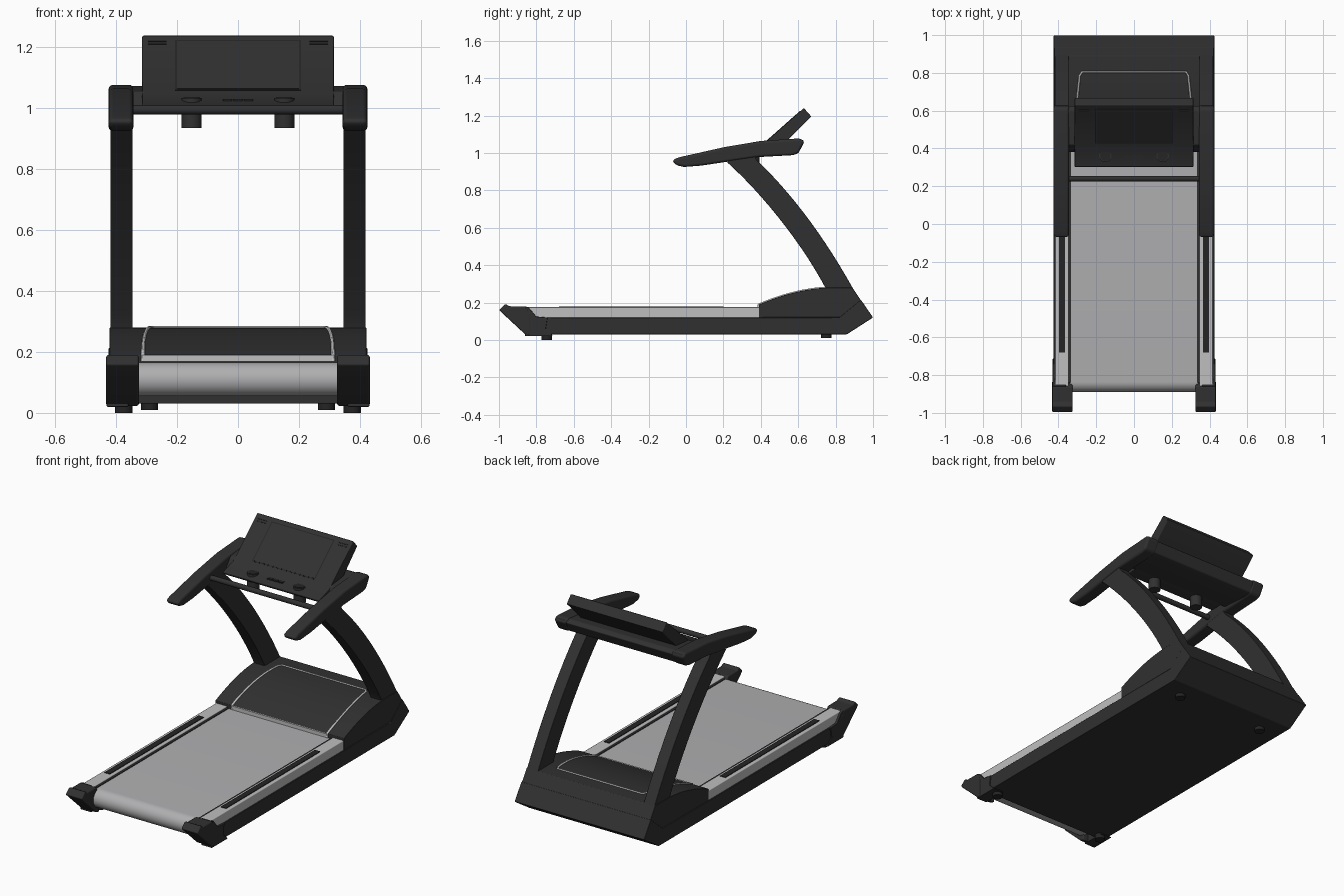
import bpy, bmesh, math
from mathutils import Vector, Matrix
from mathutils.geometry import interpolate_bezier

cube = bpy.data.objects.get("Cube")
if cube:
    bpy.data.objects.remove(cube, do_unlink=True)


def material(name, r, g, b):
    m = bpy.data.materials.new(name)
    m.use_nodes = True
    m.diffuse_color = (r, g, b, 1)
    m.node_tree.nodes["Principled BSDF"].inputs["Base Color"].default_value = (r, g, b, 1)
    return m


charcoal = material("charcoal plastic", 0.03, 0.03, 0.03)
black = material("black rubber", 0.018, 0.018, 0.018)
belt_grey = material("belt grey", 0.43, 0.43, 0.44)
silver = material("brushed silver", 0.52, 0.52, 0.52)


def finish(name, bm, mat, bevel=0, mirror=False, segments=2):
    bmesh.ops.recalc_face_normals(bm, faces=bm.faces[:])
    mesh = bpy.data.meshes.new(name)
    bm.to_mesh(mesh)
    bm.free()
    mesh.materials.append(mat)
    mesh.shade_smooth()
    mesh.set_sharp_from_angle(angle=math.radians(30))
    ob = bpy.data.objects.new(name, mesh)
    bpy.context.collection.objects.link(ob)
    if bevel:
        b = ob.modifiers.new("Rounded edges", "BEVEL")
        b.width, b.segments = bevel, segments
        b.limit_method, b.angle_limit = "ANGLE", math.radians(30)
        b.harden_normals = True
    if mirror:
        ob.modifiers.new("Mirror", "MIRROR")
    return ob


def extrude(name, profile, x0, x1, mat, **kw):
    """Sweep a (y, z) outline along x."""
    bm = bmesh.new()
    face = bm.faces.new([bm.verts.new((x0, y, z)) for y, z in profile])
    res = bmesh.ops.extrude_face_region(bm, geom=[face])
    moved = [v for v in res["geom"] if isinstance(v, bmesh.types.BMVert)]
    bmesh.ops.translate(bm, verts=moved, vec=(x1 - x0, 0, 0))
    return finish(name, bm, mat, **kw)


def box(name, x, y, z, mat, **kw):
    return extrude(name, [(y[0], z[0]), (y[1], z[0]), (y[1], z[1]), (y[0], z[1])],
                   x[0], x[1], mat, **kw)


def cylinder(name, centre, radius, depth, mat, axis="Z", sides=32, **kw):
    bm = bmesh.new()
    turn = Matrix.Rotation(math.pi / 2, 4, "Y") if axis == "X" else Matrix()
    bmesh.ops.create_cone(bm, cap_ends=True, segments=sides, radius1=radius, radius2=radius,
                          depth=depth, matrix=Matrix.Translation(centre) @ turn)
    return finish(name, bm, mat, **kw)


def bezier(points, steps=14):
    a, h1, h2, b = (Vector((y, z, 0)) for y, z in points)
    return [(p.x, p.y) for p in interpolate_bezier(a, h1, h2, b, steps)]


# Base frame, with the slanted rear edge
extrude("base_frame", [(-0.78, 0.03), (0.86, 0.03), (1.0, 0.12), (0.935, 0.215),
                       (0.82, 0.12), (-0.78, 0.12)], -0.425, 0.425, charcoal, bevel=0.004)

# Motor hood with curved top
hood_top = bezier([(0.39, 0.19), (0.52, 0.245), (0.64, 0.275), (0.76, 0.28)], 12)
extrude("motor_hood", [(0.39, 0.12)] + hood_top + [(0.89, 0.28), (0.995, 0.122)],
        -0.422, 0.422, charcoal, bevel=0.003)
box("hood_lip", (-0.315, 0.315), (0.383, 0.392), (0.168, 0.19), silver)

# Running belt wrapped round the end roller
roller = [(-0.835 - 0.055 * math.sin(a), 0.11 + 0.055 * math.cos(a))
          for a in (math.pi * i / 16 for i in range(17))]
extrude("running_belt", roller + [(0.4, 0.055), (0.4, 0.165)], -0.338, 0.338, belt_grey)

# Side rails with grip strips
box("side_rail", (0.346, 0.418), (-0.86, 0.4), (0.115, 0.176), silver, bevel=0.005, mirror=True)
box("rail_inner_edge", (0.334, 0.348), (-0.84, 0.39), (0.15, 0.169), charcoal, mirror=True)
box("rail_grip_strip", (0.364, 0.398), (-0.68, 0.2), (0.172, 0.18), black, mirror=True)

# End caps over the rail ends
extrude("end_cap", [(-1.0, 0.16), (-0.965, 0.193), (-0.945, 0.18), (-0.86, 0.18),
                    (-0.83, 0.14), (-0.83, 0.02), (-0.86, 0.03)],
        0.325, 0.433, charcoal, bevel=0.008, mirror=True)
extrude("end_cap_side", [(-0.86, 0.18), (-0.84, 0.172), (-0.8, 0.125), (-0.74, 0.12),
                         (-0.75, 0.06), (-0.71, 0.02), (-0.86, 0.02)],
        0.36, 0.431, charcoal, bevel=0.003, mirror=True)

# Feet
for name, x, y, base in (("front_foot", 0.375, -0.745, 0), ("back_foot", 0.29, 0.75, 0.01)):
    cylinder(name, (x, y, base + 0.015), 0.028, 0.03, black, sides=16, mirror=True)

# Curved uprights
inner = bezier([(0.22, 0.95), (0.42, 0.77), (0.63, 0.5), (0.75, 0.27)])
outer = bezier([(0.89, 0.28), (0.74, 0.55), (0.56, 0.79), (0.38, 0.96)])
extrude("upright", inner + [(0.76, 0.2), (0.93, 0.21)] + outer + [(0.36, 1.0), (0.25, 0.99)],
        0.346, 0.419, charcoal, bevel=0.004, mirror=True)

# Handrails
extrude("handrail", [(-0.075, 0.96), (-0.04, 0.976), (0.2, 1.03), (0.4, 1.064), (0.61, 1.078),
                     (0.635, 1.062), (0.6, 0.997), (0.57, 0.988), (0.39, 0.978), (0.22, 0.953),
                     (0.08, 0.932), (-0.01, 0.925), (-0.055, 0.935)],
        0.343, 0.425, charcoal, bevel=0.016, segments=3, mirror=True)

# Cross beam and grip bar between the handrails
extrude("console_beam", [(0.38, 1.0), (0.42, 1.055), (0.6, 1.073), (0.628, 1.06), (0.598, 1.0),
                         (0.56, 0.992)], -0.36, 0.36, charcoal, bevel=0.006)
cylinder("grip_bar", (0, 0.24, 0.995), 0.015, 0.71, charcoal, axis="X", sides=20)

# Console: low tray rising into the tilted display
extrude("console", [(0.3, 1.01), (0.41, 1.045), (0.63, 1.24), (0.67, 1.195), (0.54, 1.065),
                    (0.42, 1.0), (0.31, 0.998)], -0.315, 0.315, charcoal, bevel=0.005)

# Thin plates laid on the display slope
slope = Matrix.Translation((0, 0.52, 1.1425)) @ Matrix.Rotation(math.atan2(0.195, 0.22), 4, "X")


def display_plate(name, x, v, mat, thick, **kw):
    plate = box(name, x, v, (-0.003, thick), mat, **kw)
    plate.matrix_world = slope
    return plate


display_plate("screen_border", (-0.206, 0.206), (-0.126, 0.122), black, 0.001)
display_plate("screen", (-0.2, 0.2), (-0.12, 0.116), charcoal, 0.002)
for i in range(2):
    v = 0.1 + 0.014 * i
    display_plate("speaker_slot", (0.235, 0.295), (v, v + 0.006), black, 0.002, mirror=True)

# Cup holders hanging below the tray, and the key strip between them
cylinder("cup_holder", (0.152, 0.36, 0.984), 0.033, 0.098, charcoal, mirror=True)
cylinder("cup_opening", (0.152, 0.36, 1.031), 0.027, 0.008, black, mirror=True)
for x in (-0.05, -0.015, 0.02):
    box("control_key", (x, x + 0.03), (0.345, 0.365), (1.02, 1.031), black)

# Silver trim line running over the hood
trim = bpy.data.curves.new("hood_trim", "CURVE")
trim.dimensions = "3D"
trim.bevel_depth, trim.bevel_resolution = 0.006, 1
side = [(0.312, 0.386, 0.168)]
for i, (y, z) in enumerate(hood_top):
    side.append((0.312 - 0.022 * (i / 11) ** 2, y, z))
side += [(0.288, 0.785, 0.28), (0.275, 0.805, 0.28)]
path = side + [(-x, y, z) for x, y, z in reversed(side)]
spline = trim.splines.new("POLY")
spline.points.add(len(path) - 1)
for p, co in zip(spline.points, path):
    p.co = (*co, 1)
trim.materials.append(silver)
bpy.context.collection.objects.link(bpy.data.objects.new("hood_trim", trim))
